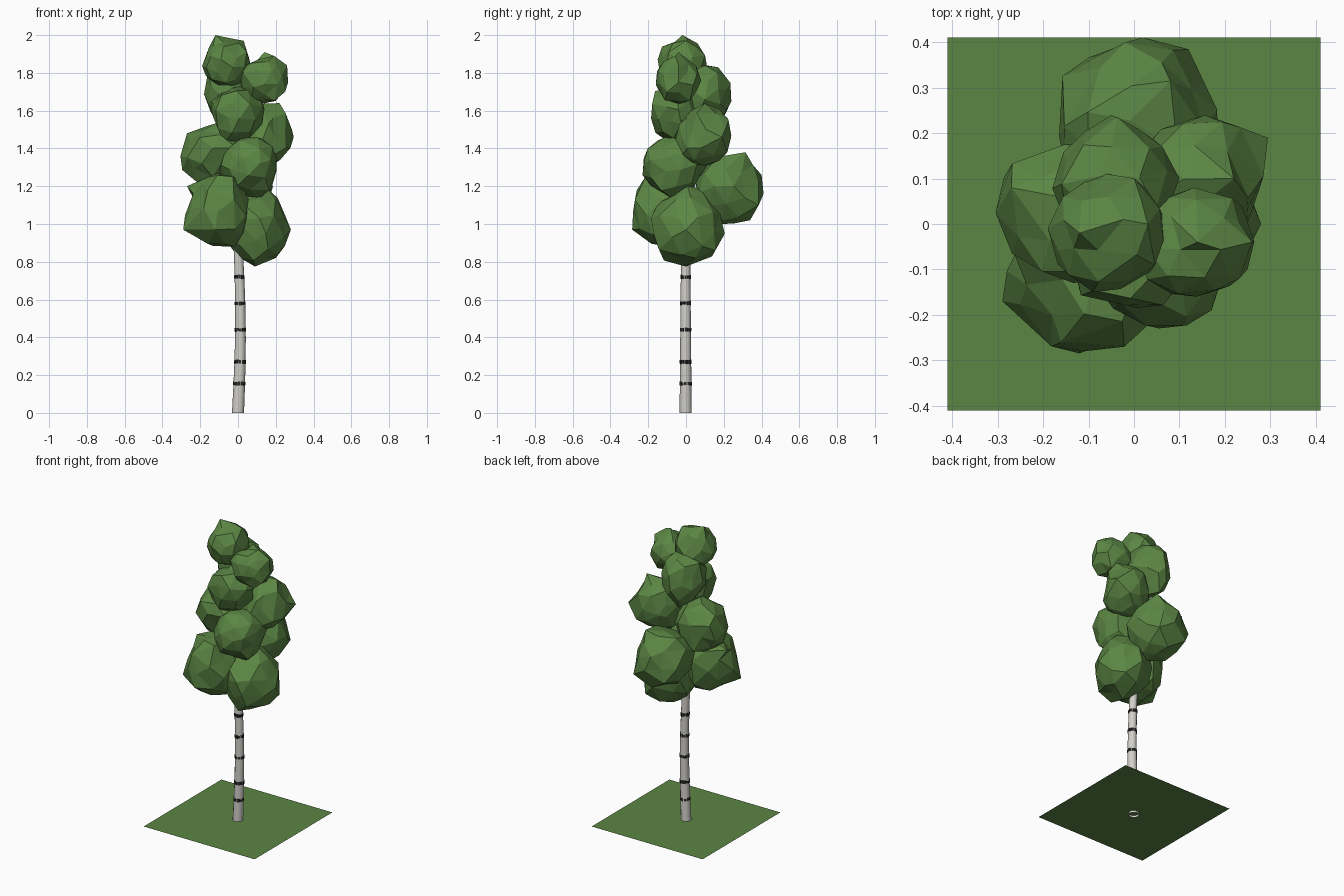
import bpy, bmesh, math, random
from mathutils import Matrix, Vector, Euler

random.seed(7)
cube = bpy.data.objects.get("Cube")
if cube:
    bpy.data.objects.remove(cube)


def material(name, rgb):
    mat = bpy.data.materials.new(name)
    mat.use_nodes = True
    mat.diffuse_color = (*rgb, 1)
    mat.node_tree.nodes["Principled BSDF"].inputs["Base Color"].default_value = (*rgb, 1)
    return mat


green = material("leaf green", (0.105, 0.238, 0.058))
bark = material("pale bark", (0.65, 0.63, 0.59))
dark = material("dark bark", (0.025, 0.025, 0.025))


def finish(bm, name, mat, smooth=False):
    mesh = bpy.data.meshes.new(name)
    bmesh.ops.recalc_face_normals(bm, faces=bm.faces)
    for face in bm.faces:
        face.smooth = smooth
    bm.to_mesh(mesh)
    bm.free()
    mesh.materials.append(mat)
    obj = bpy.data.objects.new(name, mesh)
    bpy.context.collection.objects.link(obj)
    return obj


def leaf_clump(name, xs, ys, zs, *tips):
    """Faceted, uneven ball fitted to x, y and z ranges, with corners pulled out to the tips."""
    bm = bmesh.new()
    bmesh.ops.create_icosphere(bm, subdivisions=2, radius=1)
    turn = Euler([random.uniform(0, math.tau) for _ in range(3)]).to_matrix()
    for v in bm.verts:
        wobble = Vector([random.uniform(-0.11, 0.11) for _ in range(3)])
        v.co = turn @ (v.co * random.uniform(0.96, 1.04) + wobble)
    for axis, (low, high) in enumerate((xs, ys, zs)):
        values = [v.co[axis] for v in bm.verts]
        start, span = min(values), max(values) - min(values)
        for v in bm.verts:
            v.co[axis] = low + (v.co[axis] - start) / span * (high - low)
    for tip in tips:
        nearest = min(bm.verts, key=lambda v: (v.co - Vector(tip)).length)
        nearest.co = tip
    finish(bm, name, green)


def trunk_centre(z):
    return Vector((0.013 * math.sin(math.pi * z / 0.9), -0.002, z))


def trunk_radius(z):
    return 0.032 - 0.009 * z


# Ground sheet, with the trunk foot just reaching through it
bm = bmesh.new()
bmesh.ops.create_grid(bm, x_segments=1, y_segments=1, size=0.411,
                      matrix=Matrix.Translation((0, 0, 0.013)))
finish(bm, "ground", green)

# Trunk: gently bent open tube
SIDES = 12
bm = bmesh.new()
rings = []
for i in range(13):
    z = i * 0.13
    rings.append([bm.verts.new(trunk_centre(z) + Matrix.Rotation(math.tau * k / SIDES, 3, "Z")
                               @ Vector((trunk_radius(z), 0, 0))) for k in range(SIDES)])
for low, high in zip(rings, rings[1:]):
    for k in range(SIDES):
        n = (k + 1) % SIDES
        bm.faces.new((low[k], low[n], high[n], high[k]))
finish(bm, "trunk", bark, smooth=True)

# Bark bands: broken rings of small plates
bm = bmesh.new()
PLATES = 12
for z in (0.155, 0.27, 0.44, 0.58, 0.72):
    for k in range(PLATES):
        radius = trunk_radius(z)
        size = Vector((0.006, math.tau * radius / PLATES * 0.8, random.uniform(0.015, 0.022)))
        place = (Matrix.Translation(trunk_centre(z))
                 @ Matrix.Rotation(math.tau * (k + random.uniform(-0.1, 0.1)) / PLATES, 4, "Z")
                 @ Matrix.Translation((radius - 0.001, 0, random.uniform(-0.002, 0.002)))
                 @ Matrix.Diagonal((*size, 1)))
        bmesh.ops.create_cube(bm, size=1, matrix=place)
finish(bm, "bark_bands", dark)

# Crown
leaf_clump("top_leaves", (-0.19, 0.065), (-0.15, 0.11), (1.73, 1.98),
           (-0.12, -0.02, 2.0), (0.03, 0, 1.97))
leaf_clump("upper_left_leaves", (0.01, 0.265), (-0.16, 0.08), (1.63, 1.89),
           (0.14, -0.04, 1.91), (0.26, -0.04, 1.84), (0.25, -0.1, 1.7))
leaf_clump("upper_back_leaves", (-0.18, 0.1), (-0.06, 0.235), (1.5, 1.84),
           (-0.05, 0.24, 1.65), (-0.05, 0.17, 1.83))
leaf_clump("upper_front_leaves", (-0.145, 0.14), (-0.185, 0.09), (1.43, 1.74))
leaf_clump("middle_left_leaves", (-0.02, 0.285), (-0.06, 0.24), (1.31, 1.64),
           (0.295, 0.19, 1.46), (0.22, 0.1, 1.64))
leaf_clump("middle_right_leaves", (-0.295, 0.03), (-0.13, 0.175), (1.21, 1.54),
           (-0.305, 0.025, 1.36), (-0.27, 0.08, 1.48))
leaf_clump("middle_front_leaves", (-0.1, 0.205), (-0.23, 0.11), (1.13, 1.46))
leaf_clump("lower_back_leaves", (-0.165, 0.185), (0.05, 0.4), (1.0, 1.37),
           (0.02, 0.411, 1.16), (0.12, 0.385, 1.1), (0.08, 0.315, 1.38))
leaf_clump("lower_right_leaves", (-0.28, 0.055), (-0.28, 0.08), (0.88, 1.27),
           (-0.29, -0.17, 0.97), (-0.27, -0.05, 1.2), (-0.12, -0.285, 0.97), (-0.16, -0.26, 1.18))
leaf_clump("lower_left_leaves", (-0.07, 0.27), (-0.185, 0.205), (0.79, 1.2),
           (0.28, 0, 0.97), (0.09, 0, 0.775), (0.2, 0.05, 0.82))
